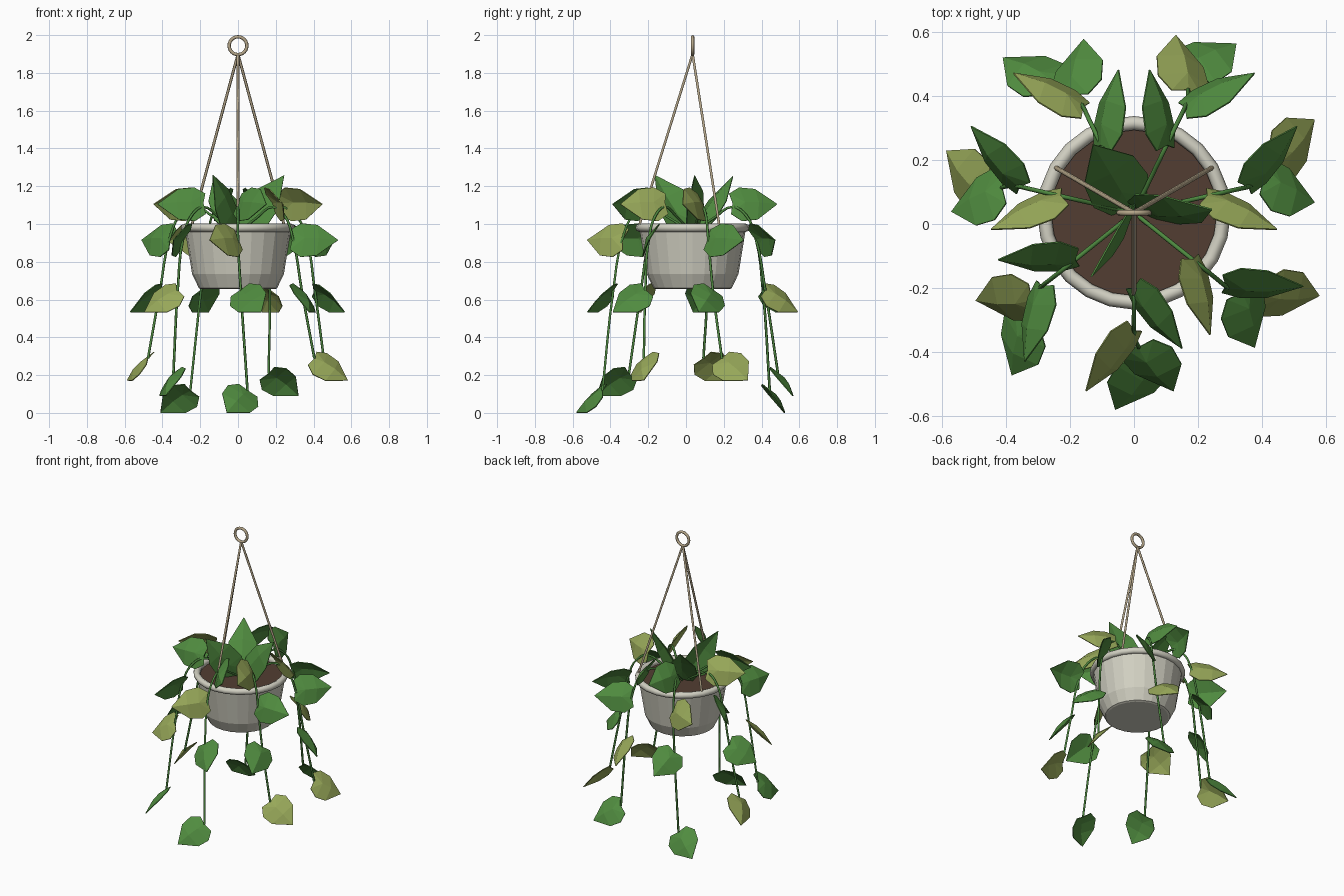
import bpy, bmesh, math
from mathutils import Vector, Matrix

if "Cube" in bpy.data.objects:
    bpy.data.objects.remove(bpy.data.objects["Cube"])

AXIS = Vector((0, 0.035, 0))
UP = Vector((0, 0, 1))


def material(name, rgb):
    m = bpy.data.materials.new(name)
    m.use_nodes = True
    m.diffuse_color = (*rgb, 1)
    m.node_tree.nodes["Principled BSDF"].inputs["Base Color"].default_value = (*rgb, 1)
    return m


GREEN = material("leaf green", (0.08, 0.26, 0.05))
OLIVE = material("leaf olive", (0.31, 0.39, 0.1))
STEM = material("stem green", (0.075, 0.25, 0.05))
CERAMIC = material("pale ceramic", (0.64, 0.63, 0.54))
SOIL = material("brown soil", (0.085, 0.048, 0.032))
CORD = material("tan cord", (0.46, 0.38, 0.25))


def add_object(name, mesh, mat):
    ob = bpy.data.objects.new(name, mesh)
    mesh.materials.append(mat)
    bpy.context.collection.objects.link(ob)
    return ob


def polar(az, r, z):
    a = math.radians(az)
    return AXIS + Vector((r * math.cos(a), r * math.sin(a), z))


def lathe(name, profile, mat, segments=24):
    bm = bmesh.new()
    rings = [[bm.verts.new(polar(360 * i / segments, r, z)) for i in range(segments)]
             for r, z in profile]
    for a, b in zip(rings, rings[1:]):
        for i in range(segments):
            j = (i + 1) % segments
            bm.faces.new((a[i], a[j], b[j], b[i]))
    bm.faces.new(rings[0][::-1])
    bm.faces.new(rings[-1])
    me = bpy.data.meshes.new(name)
    bm.to_mesh(me)
    bm.free()
    add_object(name, me, mat)


def torus(name, major, minor, z, tilt, mat):
    bpy.ops.mesh.primitive_torus_add(major_radius=major, minor_radius=minor, major_segments=24,
                                     minor_segments=8, location=AXIS + UP * z,
                                     rotation=(tilt, 0, 0))
    ob = bpy.context.object
    ob.name = name
    ob.data.materials.append(mat)
    bpy.ops.object.shade_smooth()


def tube(name, points, radius, mat):
    cu = bpy.data.curves.new(name, "CURVE")
    cu.dimensions = "3D"
    cu.bevel_depth = radius
    cu.bevel_resolution = 1
    cu.use_fill_caps = True
    cu.resolution_u = 4
    sp = cu.splines.new("BEZIER")
    sp.bezier_points.add(len(points) - 1)
    for p, co in zip(sp.bezier_points, points):
        p.co = co
        p.handle_left_type = p.handle_right_type = "AUTO"
    add_object(name, cu, mat)


# Heart-shaped leaf: creased midrib along +x, edges folded back, drooping tip
def leaf_mesh(name):
    bm = bmesh.new()
    rib = [bm.verts.new(p) for p in
           ((0, 0, 0), (0.065, 0, 0.012), (0.14, 0, 0.01), (0.242, 0, -0.012))]
    for s in (1, -1):
        edge = [bm.verts.new((u, s * v, w)) for u, v, w in
                ((-0.012, 0.06, -0.008), (0.045, 0.099, -0.014), (0.13, 0.09, -0.014))]
        for f in ((rib[0], rib[1], edge[0]), (rib[1], edge[1], edge[0]),
                  (rib[1], rib[2], edge[2], edge[1]), (rib[2], rib[3], edge[2])):
            bm.faces.new(f if s > 0 else f[::-1])
    me = bpy.data.meshes.new(name)
    bm.to_mesh(me)
    bm.free()
    return me


def leaf(name, base, direction, facing, mat, length):
    d = direction.normalized()
    n = (facing - d * facing.dot(d)).normalized()
    w = n.cross(d)
    ob = add_object(name, leaf_mesh(name), mat)
    ob.matrix_world = (Matrix.Translation(base)
                       @ Matrix((d, w, n)).transposed().to_4x4()
                       @ Matrix.Diagonal((length, 1, 1, 1)))
    sol = ob.modifiers.new("thickness", "SOLIDIFY")
    sol.thickness = 0.005
    sol.offset = 0


# Pot with rolled rim, and soil
lathe("pot", [(0.195, 0.655), (0.207, 0.66), (0.243, 0.735), (0.282, 0.975),
              (0.262, 0.975), (0.258, 0.95)], CERAMIC)
torus("pot_rim", 0.281, 0.022, 0.98, 0, CERAMIC)
lathe("soil", [(0.26, 0.94), (0.26, 0.97)], SOIL)

# Hanging cords and ring
for i, az in enumerate((-90, 30, 150)):
    tube(f"cord_{i + 1}", [polar(az, 0.285, 0.985), polar(0, 0, 1.9)], 0.0075, CORD)
torus("hanging_ring", 0.047, 0.009, 1.944, math.pi / 2, CORD)

# Seven trailing vines: end height, side of the first leaf, which leaves are olive
vines = [(0.118, 1, 2), (0.288, -1, 1), (0.288, -1, 1), (0.208, 1, 0),
         (0.118, -1, 2), (0.288, 1, 1), (0.208, -1, 0)]
for k, (end, side, olive) in enumerate(vines):
    az = -90 + k * 360 / 7
    tip = polar(az + 6, 0.48, end)
    third = polar(az + 2, 0.42, 0.65)
    tube(f"vine_{k + 1}",
         [polar(az, 0.02, 0.965), polar(az, 0.13, 1.035), polar(az, 0.235, 1.09),
          polar(az, 0.315, 1.045), polar(az, 0.372, 0.92), third, tip], 0.007, STEM)
    bases = [polar(az, 0.235, 1.11), polar(az, 0.368, 0.92), third, tip]
    for j, base in enumerate(bases):
        turn = az + 36 * side * (-1) ** j
        droop = math.radians(0 if j < 2 else -31)
        d = (polar(turn, 1, 0) - AXIS) * math.cos(droop) + UP * math.sin(droop)
        facing = polar(az, 1, 0.3) - AXIS
        leaf(f"vine_{k + 1}_leaf_{j + 1}", base, d, facing,
             OLIVE if (j + 1) % 3 == olive else GREEN, 1 if j < 2 else 0.87)

# Upright crown leaves in the middle
crown = [(0, (-0.3, -0.8, 0.3)), (121, (0.4, -0.65, 0.65)), (239, (0.84, -0.54, 0.1))]
for i, (az, facing) in enumerate(crown):
    base = polar(az, 0.03, 0.98)
    d = polar(az, 0.24, 1.26) - base
    leaf(f"crown_leaf_{i + 1}", base, d, Vector(facing), GREEN, d.length / 0.242)
